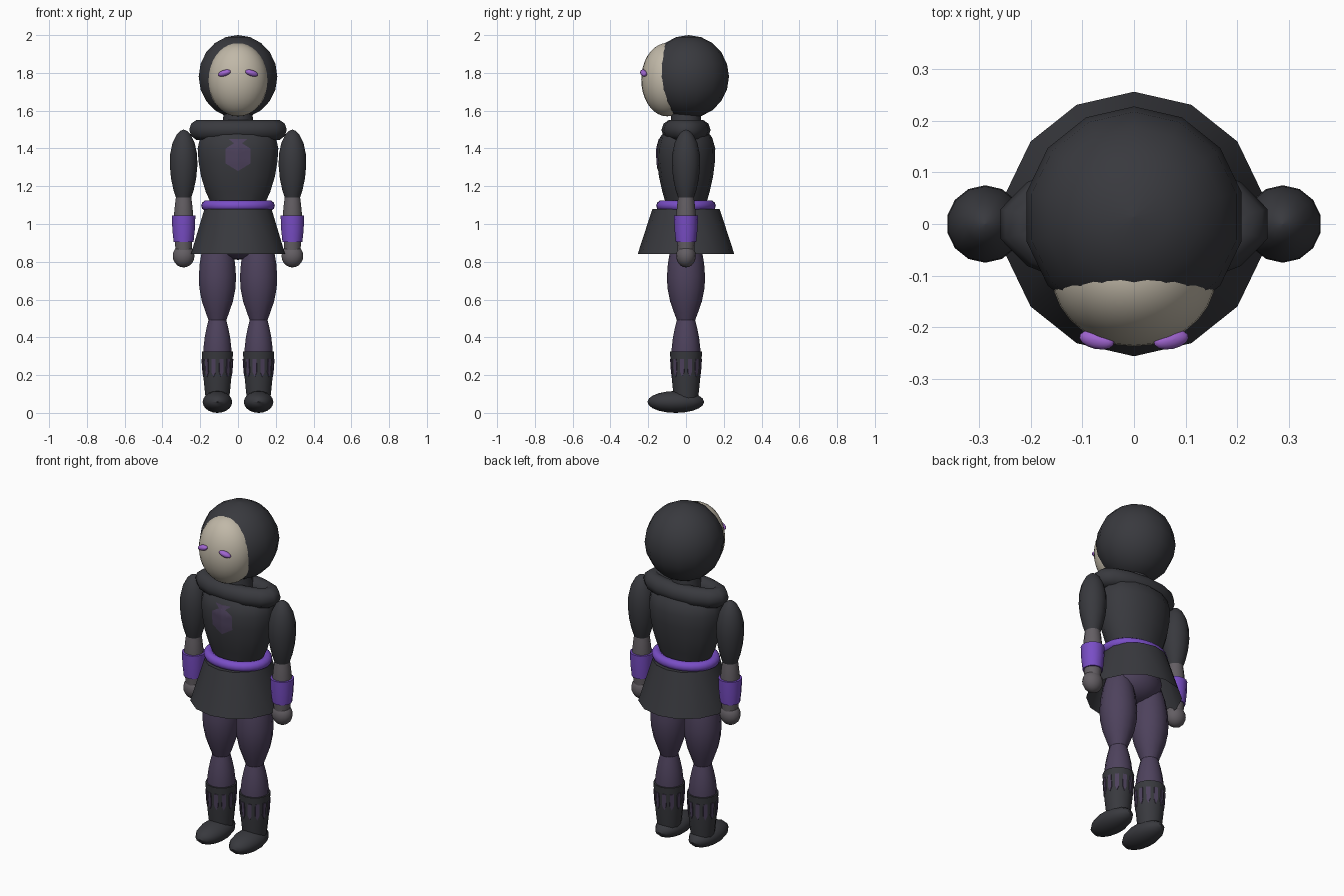
import bpy, bmesh, math
from math import sin, cos, pi, radians
from mathutils import Matrix, Vector

cube = bpy.data.objects.get("Cube")
if cube:
    bpy.data.objects.remove(cube, do_unlink=True)


def material(name, *rgb):
    m = bpy.data.materials.new(name)
    m.use_nodes = True
    m.diffuse_color = (*rgb, 1)
    m.node_tree.nodes["Principled BSDF"].inputs["Base Color"].default_value = (*rgb, 1)
    return m


CLOTH = material("charcoal cloth", 0.040, 0.041, 0.048)
PLUM = material("dark plum", 0.075, 0.054, 0.108)
PURPLE = material("bright purple", 0.19, 0.075, 0.56)
VIOLET = material("eye violet", 0.35, 0.13, 0.63)
BONE = material("pale mask", 0.53, 0.48, 0.39)
GREY = material("warm grey", 0.125, 0.112, 0.125)


def finish(name, bm, mat, center=(0, 0, 0), angle=40):
    mesh = bpy.data.meshes.new(name)
    bmesh.ops.recalc_face_normals(bm, faces=bm.faces)
    bm.to_mesh(mesh)
    bm.free()
    mesh.materials.append(mat)
    mesh.shade_smooth()
    mesh.set_sharp_from_angle(angle=radians(angle))
    obj = bpy.data.objects.new(name, mesh)
    obj.location = center
    bpy.context.collection.objects.link(obj)
    return obj


def lathe(name, profile, mat, center=(0, 0, 0), seg=14, caps=(True, True)):
    """Stack of elliptical rings given as (z, x radius, y radius), bottom first."""
    bm = bmesh.new()
    rings = []
    for z, rx, ry in profile:
        rings.append([bm.verts.new((rx * sin(2 * pi * i / seg), ry * cos(2 * pi * i / seg), z))
                      for i in range(seg)])
    for a, b in zip(rings, rings[1:]):
        for i in range(seg):
            j = (i + 1) % seg
            bm.faces.new((a[i], a[j], b[j], b[i]))
    if caps[0]:
        bm.faces.new(rings[0])
    if caps[1]:
        bm.faces.new(rings[-1])
    bmesh.ops.remove_doubles(bm, verts=bm.verts, dist=0.00001)
    return finish(name, bm, mat, center)


def ellipsoid(name, center, radii, mat, seg=14, rings=10):
    prof = []
    for k in range(rings + 1):
        t = pi * k / rings
        r = max(sin(t), 0.001)
        prof.append((-radii[2] * cos(t), radii[0] * r, radii[1] * r))
    return lathe(name, prof, mat, center, seg)


def ring(name, z, outer_x, outer_y, minor, mat, seg=28, sides=10):
    bm = bmesh.new()
    loops = []
    for i in range(seg):
        a = 2 * pi * i / seg
        loops.append([])
        for k in range(sides):
            b = 2 * pi * k / sides
            off = minor * (cos(b) - 1)
            loops[-1].append(bm.verts.new(((outer_x + off) * sin(a), (outer_y + off) * cos(a),
                                           minor * sin(b))))
    for i in range(seg):
        p, q = loops[i], loops[(i + 1) % seg]
        for k in range(sides):
            m = (k + 1) % sides
            bm.faces.new((p[k], p[m], q[m], q[k]))
    return finish(name, bm, mat, (0, 0, z), 60)


# Head: hood, mask and slanted eyes
ellipsoid("hood", (0, 0.014, 1.78), (0.2135, 0.2135, 0.22), CLOTH)
ellipsoid("face_mask", (0, -0.1, 1.764), (0.159, 0.137, 0.194), BONE, 28, 18)
lathe("neck", [(1.44, 0.09, 0.085), (1.63, 0.075, 0.075)], CLOTH)
for side, tag in ((1, "left"), (-1, "right")):
    eye = ellipsoid(tag + "_eye", (side * 0.072, -0.224, 1.799), (0.036, 0.018, 0.016), VIOLET)
    eye.rotation_euler = (0, side * radians(17), side * radians(12))

# Torso, collar, belt, skirt and pelvis
torso = lathe("torso", [(1.05, 0.12, 0.095), (1.1, 0.142, 0.105), (1.17, 0.175, 0.125),
                        (1.25, 0.2, 0.143), (1.33, 0.214, 0.153), (1.4, 0.219, 0.155),
                        (1.46, 0.205, 0.138), (1.51, 0.15, 0.09)], CLOTH)
ring("collar", 1.498, 0.265, 0.13, 0.055, CLOTH, 14)
ring("belt", 1.097, 0.195, 0.158, 0.028, PURPLE)
lathe("skirt", [(0.84, 0.256, 0.256), (1.08, 0.182, 0.178)], CLOTH, caps=(False, True))
ellipsoid("pelvis", (0, 0, 0.93), (0.165, 0.125, 0.12), PLUM)


# Chest emblem: thin patches wrapped onto the torso
def patch(name, outline):
    bm = bmesh.new()
    bm.faces.new([bm.verts.new((x, -0.4, z)) for x, z in outline])
    bmesh.ops.triangulate(bm, faces=bm.faces)
    bmesh.ops.subdivide_edges(bm, edges=bm.edges, cuts=7, use_grid_fill=True)
    obj = finish(name, bm, PLUM)
    wrap = obj.modifiers.new("wrap", "SHRINKWRAP")
    wrap.target = torso
    wrap.wrap_method = "PROJECT"
    wrap.use_project_y = True
    wrap.use_project_x = wrap.use_project_z = False
    wrap.use_positive_direction = True
    wrap.offset = 0.004


patch("chest_emblem", [(-0.065, 1.32), (0, 1.28), (0.065, 1.32), (0.065, 1.4),
                       (0.025, 1.425), (-0.025, 1.425), (-0.065, 1.4)])
patch("chest_emblem_tip", [(-0.018, 1.425), (0.018, 1.425), (0.05, 1.45), (-0.05, 1.45)])


# Boot slits: slim pointed plates set around the boot shaft
def boot_slits(name, cx, count=12):
    bm = bmesh.new()
    for i in range(count):
        turn = Matrix.Rotation(2 * pi * (i + 0.5) / count, 4, "Z")
        pts = [(-0.011, 0.286), (0.011, 0.286), (0.011, 0.215), (0, 0.19), (-0.011, 0.215)]
        front, back = [], []
        for x, z in pts:
            r = 0.0685 + 0.07 * (z - 0.1)
            front.append(bm.verts.new(turn @ Vector((x, -r - 0.003, z))))
            back.append(bm.verts.new(turn @ Vector((x, -r + 0.005, z))))
        bm.faces.new(front)
        bm.faces.new(back)
        for k in range(len(pts)):
            m = (k + 1) % len(pts)
            bm.faces.new((front[k], front[m], back[m], back[k]))
    finish(name, bm, PLUM, (cx, 0, 0))


# Limbs, once for each side
for side, tag in ((1, "left"), (-1, "right")):
    ax, lx = side * 0.288, side * 0.109

    def limb(part, x, mat, rows):
        return lathe(tag + "_" + part, [(z, r, r) for z, r in rows], mat, (x, 0, 0))

    limb("upper_arm", ax, CLOTH, [(1.14, 0.042), (1.18, 0.055), (1.24, 0.068), (1.31, 0.075),
                                  (1.37, 0.073), (1.43, 0.06), (1.475, 0.037), (1.493, 0.018),
                                  (1.5, 0.001)])
    limb("forearm", ax, GREY, [(0.86, 0.044), (0.95, 0.05), (1.05, 0.052), (1.11, 0.046),
                               (1.17, 0.038)])
    limb("bracer", ax, PURPLE, [(0.905, 0.054), (0.97, 0.061), (1.045, 0.064)])
    ellipsoid(tag + "_hand", (ax, 0, 0.831), (0.059, 0.052, 0.061), GREY)
    limb("thigh", lx, PLUM, [(0.485, 0.046), (0.53, 0.063), (0.59, 0.084), (0.66, 0.098),
                             (0.72, 0.101), (0.79, 0.096), (0.86, 0.084), (0.94, 0.06),
                             (0.98, 0.02)])
    limb("calf", lx, PLUM, [(0.28, 0.076), (0.34, 0.076), (0.4, 0.069), (0.45, 0.059),
                            (0.5, 0.046)])
    limb("boot", lx, CLOTH, [(0.06, 0.062), (0.12, 0.069), (0.2, 0.077), (0.325, 0.085)])
    boot_slits(tag + "_boot_slits", lx)
    ellipsoid(tag + "_foot", (lx, -0.054, 0.062), (0.08, 0.15, 0.058), CLOTH)

# Rest the soles on the ground
bpy.context.view_layer.update()
for obj in bpy.data.objects:
    if obj.name.endswith("_foot"):
        obj.location.z = 0.058
